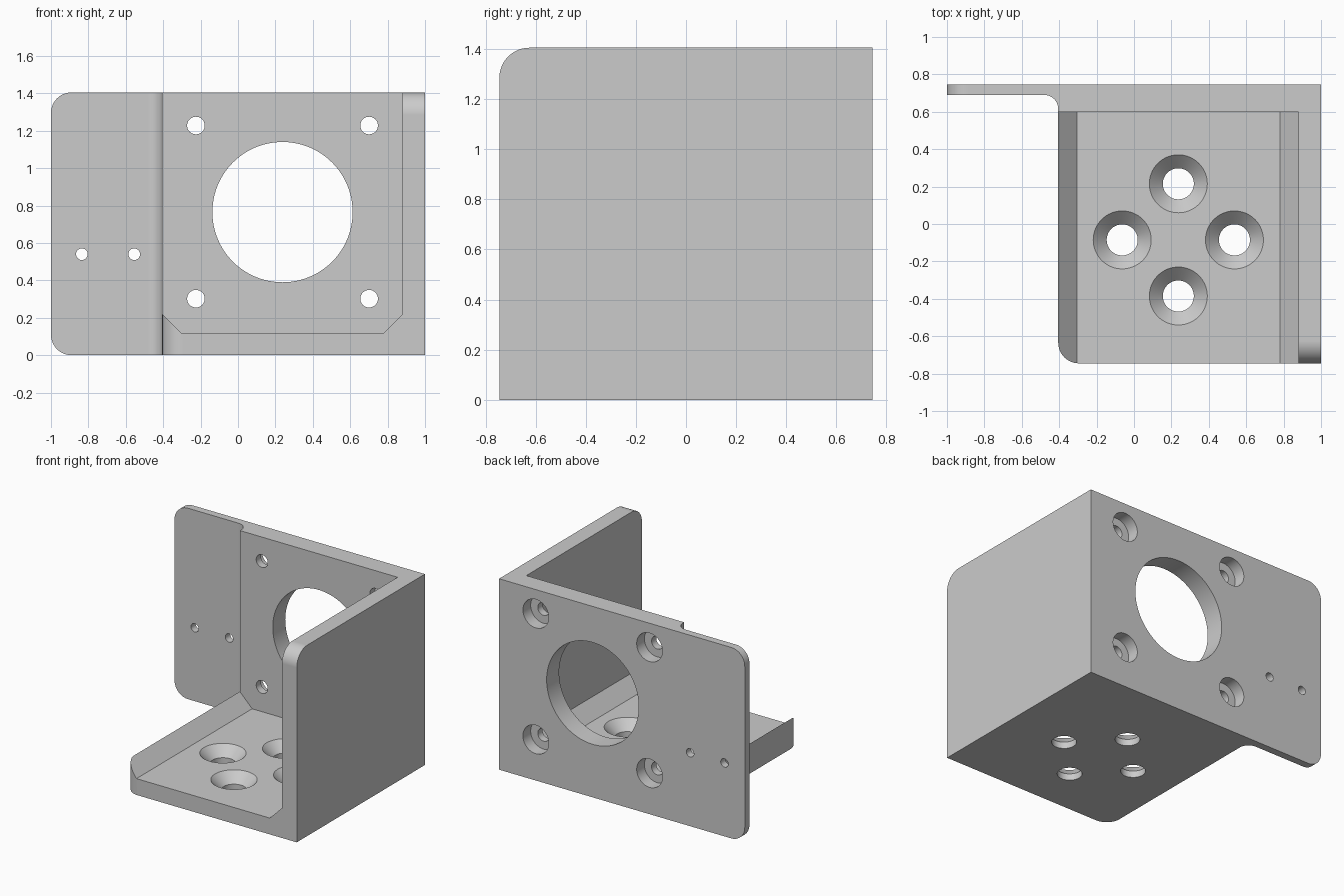
import bpy
import bmesh
from math import sin, cos, pi, radians

if "Cube" in bpy.data.objects:
    bpy.data.objects.remove(bpy.data.objects["Cube"], do_unlink=True)

# Overall dimensions
TOP, HALF_Y = 1.405, 0.745
LEFT, WALL_IN = -0.405, 0.88
BACK_IN, FLANGE_IN = 0.60, 0.69
FLOOR, LIP = 0.12, 0.22
R = 0.11

grey = bpy.data.materials.new("plain_grey")
grey.use_nodes = True
grey.diffuse_color = (0.6, 0.6, 0.6, 1)
grey.node_tree.nodes["Principled BSDF"].inputs["Base Color"].default_value = (0.6, 0.6, 0.6, 1)


def place(a, b, h, axis):
    """Map a flat profile point plus a height to 3D."""
    return {"x": (h, a, b), "y": (a, h, b), "z": (a, b, h)}[axis]


def arc(ca, cb, r, start, end, n=12):
    angles = [radians(start + (end - start) * i / n) for i in range(n + 1)]
    return [(ca + r * cos(t), cb + r * sin(t)) for t in angles]


def loft(name, rings):
    """Solid through matching rings of points, capped at both ends."""
    bm = bmesh.new()
    loops = [[bm.verts.new(p) for p in ring] for ring in rings]
    n = len(loops[0])
    bm.faces.new(loops[0])
    bm.faces.new(loops[-1])
    for lo, hi in zip(loops, loops[1:]):
        for i in range(n):
            j = (i + 1) % n
            bm.faces.new((lo[i], lo[j], hi[j], hi[i]))
    bmesh.ops.recalc_face_normals(bm, faces=bm.faces)
    mesh = bpy.data.meshes.new(name)
    bm.to_mesh(mesh)
    bm.free()
    mesh.materials.append(grey)
    ob = bpy.data.objects.new(name, mesh)
    bpy.context.collection.objects.link(ob)
    return ob


def prism(name, pts, axis, lo, hi):
    return loft(name, [[place(a, b, h, axis) for a, b in pts] for h in (lo, hi)])


def turned(name, ca, cb, axis, steps, n=64):
    """Round cutter from (radius, height) steps."""
    return loft(name, [[place(ca + r * cos(2 * pi * i / n), cb + r * sin(2 * pi * i / n), h, axis)
                        for i in range(n)] for r, h in steps])


def cut(body, cutter):
    mod = body.modifiers.new("cut", "BOOLEAN")
    mod.operation, mod.solver, mod.object = "DIFFERENCE", "EXACT", cutter
    cutter.hide_render = True
    bpy.context.view_layer.objects.active = body
    bpy.ops.object.modifier_apply(modifier=mod.name)
    bpy.data.objects.remove(cutter, do_unlink=True)


def corner_cutter(a, b, sa, sb, r, axis, lo, hi):
    """Cutter that rounds the corner (a, b) lying towards signs sa, sb."""
    curve = [(a - sa * r + sa * p, b - sb * r + sb * q) for p, q in arc(0, 0, r, 0, 90)]
    out = 0.1
    pts = [(a + sa * out, b - sb * r)] + curve + [(a - sa * r, b + sb * out),
                                                  (a + sa * out, b + sb * out)]
    return prism("corner_cutter", pts, axis, lo, hi)


# Footprint: back plate, thin side flange with inner fillet, rounded floor corner
footprint = [(-1, HALF_Y), (1, HALF_Y), (1, -HALF_Y)]
footprint += arc(LEFT + R, -HALF_Y + R, R, 270, 180)
footprint += arc(LEFT - 0.075, FLANGE_IN - 0.075, 0.075, 0, 90)
footprint += [(-1, FLANGE_IN)]
bracket = prism("motor_bracket", footprint, "z", 0, TOP)

# Open cavity with chamfered floor edges
slope = LIP - FLOOR
cavity = [(WALL_IN, 2), (WALL_IN, LIP), (WALL_IN - slope, FLOOR), (LEFT + slope, FLOOR),
          (LEFT, LIP), (LEFT - slope, LIP + slope), (LEFT - slope, 2)]
cut(bracket, prism("cavity_cutter", cavity, "y", -1, BACK_IN))

# Rounded corners of the side wall and flange
cut(bracket, corner_cutter(-HALF_Y, TOP, -1, 1, 0.12, "x", 0.5, 1.5))
cut(bracket, corner_cutter(-1, TOP, -1, 1, R, "y", 0.5, 1))
cut(bracket, corner_cutter(-1, 0, -1, -1, R, "y", 0.5, 1))

# Large bore and counterbored mounting holes in the back plate
MX, MZ, PITCH = 0.238, 0.765, 0.463
cut(bracket, turned("bore_cutter", MX, MZ, "y", [(0.375, 0.5), (0.375, 0.9)], 96))
for sx in (-1, 1):
    for sz in (-1, 1):
        steps = [(0.047, 0.5), (0.047, 0.655), (0.105, 0.655), (0.105, 0.9)]
        cut(bracket, turned("screw_cutter", MX + sx * PITCH, MZ + sz * PITCH, "y", steps))

# Two small flange holes
for x in (-0.835, -0.555):
    cut(bracket, turned("pin_cutter", x, 0.54, "y", [(0.031, 0.5), (0.031, 0.9)], 32))

# Four countersunk floor holes
for dx, dy in ((0, 0.3), (0, -0.3), (0.3, 0), (-0.3, 0)):
    steps = [(0.083, -0.1), (0.083, FLOOR - 0.072), (0.155, FLOOR), (0.165, FLOOR + 0.01)]
    cut(bracket, turned("countersink_cutter", 0.237 + dx, -0.085 + dy, "z", steps))

# Smooth curved faces, crisp edges
bpy.ops.object.select_all(action="DESELECT")
bracket.select_set(True)
bpy.context.view_layer.objects.active = bracket
bpy.ops.object.shade_smooth_by_angle(angle=radians(30))
weighted = bracket.modifiers.new("weighted_normals", "WEIGHTED_NORMAL")
weighted.keep_sharp = True
